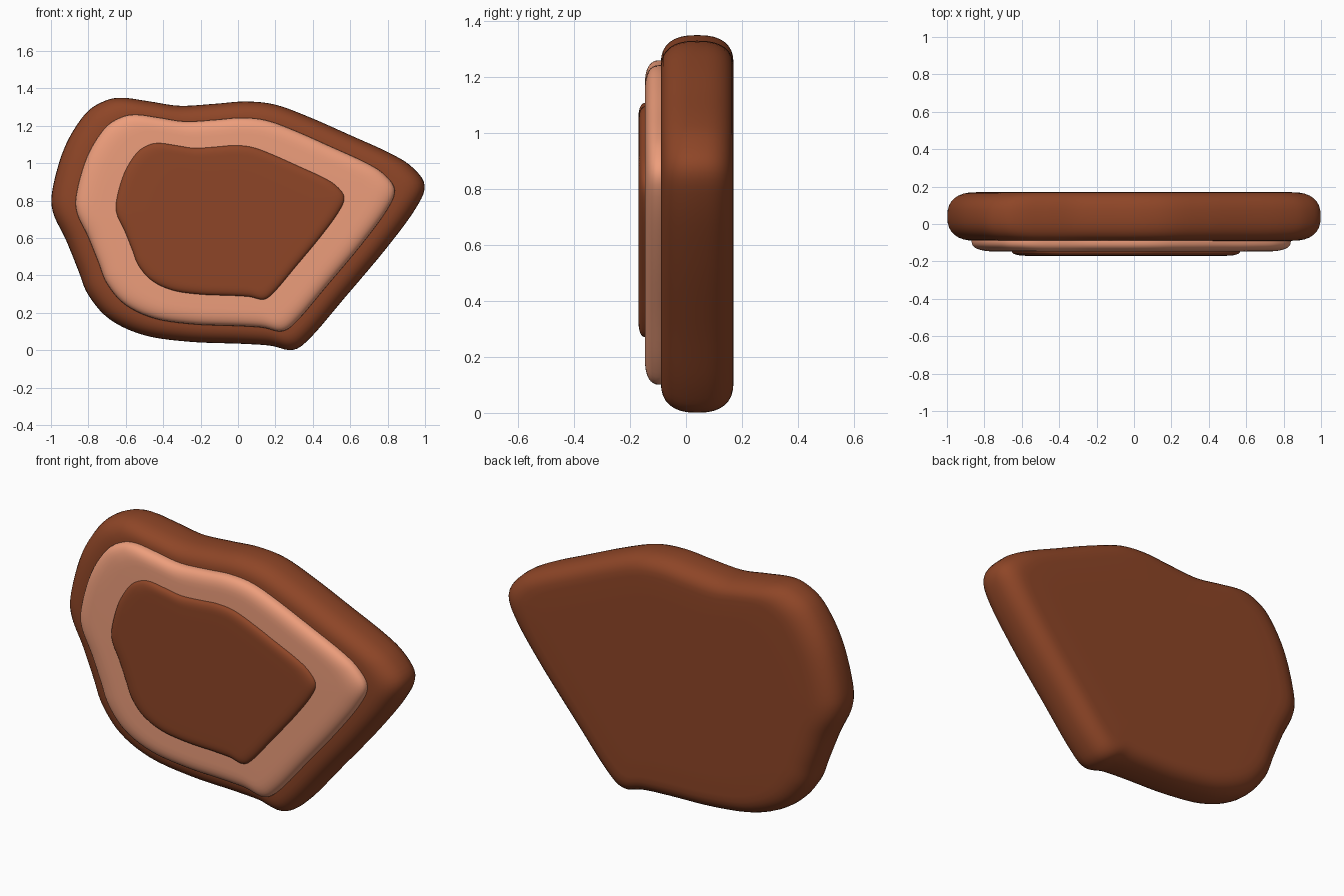
import bpy, bmesh
from math import sin, cos, pi
from mathutils import Vector

if "Cube" in bpy.data.objects:
    bpy.data.objects.remove(bpy.data.objects["Cube"])

# Outer outline of the slab in (x, z), clockwise from the upper left bump
OUTLINE = [(-.62, 1.35), (-.47, 1.33), (-.31, 1.307), (-.12, 1.318), (.04, 1.33), (.2, 1.313),
           (.385, 1.245), (.6, 1.15), (.81, 1.055), (.93, .98), (.998, .88), (.945, .75),
           (.785, .535), (.57, .28), (.395, .075), (.295, .002), (.17, .025), (.01, .035),
           (-.255, .045), (-.5, .08), (-.685, .165), (-.80, .295), (-.855, .43), (-.92, .59),
           (-.99, .74), (-.99, .87), (-.925, 1.09), (-.82, 1.26), (-.72, 1.33)]


def smooth_loop(points, steps=5):
    """Closed Catmull-Rom curve through the points."""
    pts, out = [Vector(p) for p in points], []
    n = len(pts)
    for i in range(n):
        a, b, c, d = (pts[(i + k) % n] for k in (-1, 0, 1, 2))
        for s in range(steps):
            t = s / steps
            out.append(.5 * (2 * b + (c - a) * t + (2 * a - 5 * b + 4 * c - d) * t ** 2
                             + (3 * b - a - 3 * c + d) * t ** 3))
    return out


def material(name, rgb):
    m = bpy.data.materials.new(name)
    m.diffuse_color = (*rgb, 1)
    m.use_nodes = True
    m.node_tree.nodes["Principled BSDF"].inputs["Base Color"].default_value = m.diffuse_color
    return m


def pebble(name, x_range, z_range, front, back, inset, mat):
    """Rounded slab: the outline fitted to a box, with a soft superelliptic rim."""
    x0, x1 = x_range
    z0, z1 = z_range
    loop = [Vector((x0 + (p.x + 1) / 2 * (x1 - x0), z0 + p.y / 1.35 * (z1 - z0)))
            for p in smooth_loop(OUTLINE)]
    centre = Vector(((x0 + x1) / 2, z0 + .52 * (z1 - z0)))
    mid, half, steps = (front + back) / 2, (back - front) / 2, 16

    # rim sections from the front face round to the back face
    sections = [(.35, -half), (.65, -half)]
    for i in range(steps + 1):
        a = -pi / 2 + pi * i / steps
        u = max(cos(a), 0) ** .8
        v = abs(sin(a)) ** .8 * (1 if a > 0 else -1)
        sections.append((1 - inset * (1 - u), v * half))
    sections += [(.65, half), (.35, half)]

    bm = bmesh.new()
    rings = []
    for s, y in sections:
        ring = []
        for p in loop:
            q = centre + (p - centre) * s
            ring.append(bm.verts.new((q.x, mid + y, q.y)))
        rings.append(ring)
    n = len(loop)
    for r0, r1 in zip(rings, rings[1:]):
        for i in range(n):
            j = (i + 1) % n
            bm.faces.new((r0[i], r0[j], r1[j], r1[i]))
    for ring, y in ((rings[0], front), (rings[-1], back)):
        c = bm.verts.new((centre.x, y, centre.y))
        for i in range(n):
            bm.faces.new((ring[i], ring[(i + 1) % n], c))
    bmesh.ops.recalc_face_normals(bm, faces=bm.faces)
    for f in bm.faces:
        f.smooth = True
    me = bpy.data.meshes.new(name)
    bm.to_mesh(me)
    bm.free()
    me.materials.append(mat)
    ob = bpy.data.objects.new(name, me)
    bpy.context.collection.objects.link(ob)
    return ob


brown = material("brown", (.27, .06, .02))
peach = material("peach", (.85, .34, .2))

# Three stacked layers, each smaller and further forward
pebble("base_slab", (-1, 1), (0, 1.35), -.09, .17, .16, brown)
pebble("middle_layer", (-.87, .84), (.10, 1.26), -.147, -.04, .16, peach)
pebble("front_layer", (-.655, .57), (.27, 1.108), -.17, -.115, .14, brown)
